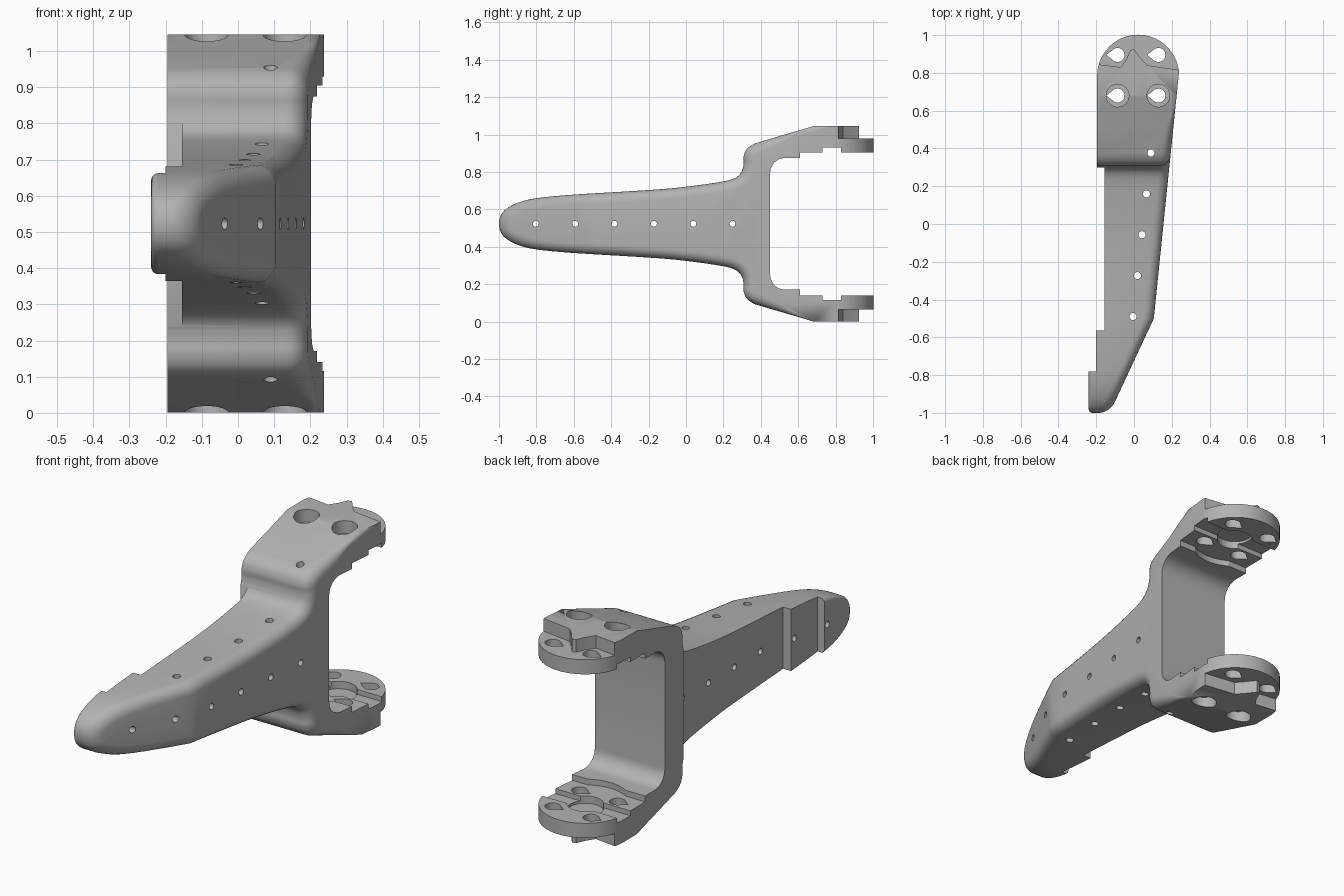
import bpy, bmesh
from math import pi, sin, cos, radians
from mathutils import Vector

if "Cube" in bpy.data.objects:
    bpy.data.objects.remove(bpy.data.objects["Cube"])

MID = 0.523                     # height of the symmetry plane
CX, CY, RAD = 0.022, 0.785, 0.217   # mounting disc

grey = bpy.data.materials.new("plain_grey")
grey.use_nodes = True
grey.diffuse_color = (0.45, 0.45, 0.45, 1)
grey.node_tree.nodes["Principled BSDF"].inputs["Base Color"].default_value = grey.diffuse_color


def make_object(name, bm):
    bmesh.ops.recalc_face_normals(bm, faces=bm.faces)
    mesh = bpy.data.meshes.new(name)
    bm.to_mesh(mesh)
    bm.free()
    mesh.materials.append(grey)
    obj = bpy.data.objects.new(name, mesh)
    bpy.context.collection.objects.link(obj)
    return obj


def add_prism(bm, pts, axis, lo, hi):
    def place(p, t):
        return (t, p[0], p[1]) if axis == "x" else (p[0], p[1], t)
    a = [bm.verts.new(place(p, lo)) for p in pts]
    b = [bm.verts.new(place(p, hi)) for p in pts]
    bm.faces.new(a)
    bm.faces.new(b)
    for i in range(len(pts)):
        j = (i + 1) % len(pts)
        bm.faces.new((a[i], a[j], b[j], b[i]))


def arc(cx, cy, r, start, end, n):
    return [(cx + r * cos(radians(start + (end - start) * i / n)),
             cy + r * sin(radians(start + (end - start) * i / n))) for i in range(n + 1)]


def circle(cx, cy, r, n=32):
    return arc(cx, cy, r, 0, 360, n)[:-1]


def box(x0, x1, y0, y1):
    return [(x0, y0), (x1, y0), (x1, y1), (x0, y1)]


def spline(pts, steps):
    out = []
    for i in range(1, len(pts) - 2):
        p0, p1, p2, p3 = [Vector(p) for p in pts[i - 1:i + 3]]
        for k in range(steps):
            t = k / steps
            out.append(0.5 * (2 * p1 + (p2 - p0) * t + (2 * p0 - 5 * p1 + 4 * p2 - p3) * t * t
                              + (3 * p1 - p0 - 3 * p2 + p3) * t ** 3))
    return out + [Vector(pts[-2])]


def right_edge(y):
    return 0.105 + (y + 0.5) * (0.1023 if y > -0.5 else 0.467)


def boolean(obj, operation, prisms):
    bm = bmesh.new()
    for p in prisms:
        add_prism(bm, *p)
    tool = make_object("cutter", bm)
    tool.hide_render = True
    mod = obj.modifiers.new("cut", "BOOLEAN")
    mod.operation, mod.solver, mod.object = operation, "EXACT", tool
    bpy.context.view_layer.objects.active = obj
    bpy.ops.object.modifier_apply(modifier=mod.name)
    bpy.data.objects.remove(tool)


def both_sides(pts, lo, hi):
    """The same cut on the upper and the lower plate, lo and hi from the middle."""
    return [(pts, "z", MID + lo, MID + hi), (pts, "z", MID - hi, MID - lo)]


# Side outline: upper half from nose to fork, then mirrored
knots = [(-0.99, -0.045), (-1, 0), (-0.99, 0.045), (-0.96, 0.08), (-0.9, 0.112),
         (-0.8, 0.137), (-0.6, 0.156), (-0.27, 0.176), (-0.055, 0.192), (0.16, 0.22),
         (0.255, 0.242), (0.295, 0.275), (0.308, 0.32), (0.308, 0.36), (0.325, 0.4),
         (0.37, 0.43), (0.45, 0.454)]
outer = [tuple(p) for p in spline(knots, 4)] + [(0.5, 0.469), (0.58, 0.492), (0.68, 0.522)]
inner = [(1.05, 0.522), (1.05, 0.352)] + arc(0.53, 0.272, 0.08, 90, 180, 8)
half = [(y, h, min(1, max(0, (0.65 - y) / 0.2))) for y, h in outer]
half += [(y, h, 0) for y, h in inner]
loop = [(y, -h, r) for y, h, r in reversed(half[1:])] + half

# Body: outline stacked across x, with rounded outer edges
bm = bmesh.new()
STEPS = 6
layers = [("left", 0.02, pi / 2 * k / STEPS) for k in range(STEPS + 1)]
layers += [("right", 0.055, pi / 2 * (1 - k / STEPS)) for k in range(STEPS + 1)]
rings = []
for side, size, ang in layers:
    ring = []
    for i, (y, h, r) in enumerate(loop):
        a, b = loop[i - 1], loop[(i + 1) % len(loop)]
        n = Vector((b[1] - a[1], a[0] - b[0])).normalized()
        off = r * size * (1 - sin(ang))
        deep = r * size * (1 - cos(ang))
        x = -0.24 + deep if side == "left" else 1 - deep
        if side == "left":
            x = -0.24 + r * size * (1 - cos(ang))
        else:
            x = 1 - r * size * (1 - cos(ang))
        ring.append(bm.verts.new((x, y + n.x * off, MID + h + n.y * off)))
    rings.append(ring)
for a, b in zip(rings, rings[1:]):
    for i in range(len(loop)):
        j = (i + 1) % len(loop)
        bm.faces.new((a[i], a[j], b[j], b[i]))
bm.faces.new(rings[0])
bm.faces.new(rings[-1])
bmesh.ops.remove_doubles(bm, verts=bm.verts, dist=1e-5)
bmesh.ops.bisect_plane(bm, geom=bm.verts[:] + bm.edges[:] + bm.faces[:],
                       plane_co=(0, -0.5, 0), plane_no=(0, 1, 0))
for v in bm.verts:              # tapered right side
    if v.co.x > 0.5:
        v.co.x += right_edge(v.co.y) - 1
body = make_object("forked_arm", bm)

# Plan outline: stepped left side and round fork ends
plan = [(-0.4, -1.2), (-0.4, -0.78), (-0.2, -0.78), (-0.2, -0.565), (-0.155, -0.565),
        (-0.155, 0.3), (-0.195, 0.3)]
plan += arc(CX, CY, RAD, 180, 0, 40) + [(0.4, 0.6), (0.4, -1.2)]
boolean(body, "INTERSECT", [(plan, "z", -0.5, 1.5)])

# Wavy edge of the outer plate layer
wave = [(-0.5, 0.86), (-0.19, 0.845), (-0.07, 0.83), (-0.04, 0.875), (-0.02, 0.92),
        (0, 0.925), (0.03, 0.885), (0.07, 0.84), (0.24, 0.815), (0.5, 0.8), (0.5, 1.3), (-0.5, 1.3)]
boolean(body, "DIFFERENCE", both_sides(wave, 0.457, 0.7))

# Inner recess, cross slot and hub pocket
boolean(body, "DIFFERENCE", both_sides(box(-0.5, 0.5, 0.61, 1.3), 0.3, 0.382))
boolean(body, "DIFFERENCE", both_sides(circle(CX, CY, 0.205, 48), 0.3, 0.382))
boolean(body, "DIFFERENCE", both_sides(box(-0.5, 0.5, 0.73, 0.83), 0.31, 0.407))
boolean(body, "DIFFERENCE", both_sides(circle(CX, CY, 0.085), 0.32, 0.42))

# Teardrop bolt holes with counterbores
drops, bores = [], []
for x in (-0.087, 0.129):
    for y in (0.68, 0.895):
        drops.append((arc(x, y, 0.037, -135, 135, 24) + [(x - 0.06, y)], "z", -0.2, 1.3))
    bores += both_sides(circle(x, 0.68, 0.06), 0.457, 0.7)
boolean(body, "DIFFERENCE", bores)
boolean(body, "DIFFERENCE", drops)

# Small pin holes through the arm, sideways and upright
side_pins = [(circle(-0.803 + 0.2105 * i, MID, 0.016, 16), "x", -0.6, 0.6) for i in range(6)]
up_pins = [(circle(-0.005 + 0.0237 * i, -0.49 + 0.2165 * i, 0.019, 16), "z", -0.3, 1.4)
           for i in range(5)]
boolean(body, "DIFFERENCE", side_pins)
boolean(body, "DIFFERENCE", up_pins)

bpy.ops.object.select_all(action="DESELECT")
body.select_set(True)
bpy.context.view_layer.objects.active = body
bpy.ops.object.shade_smooth_by_angle(angle=radians(30))
